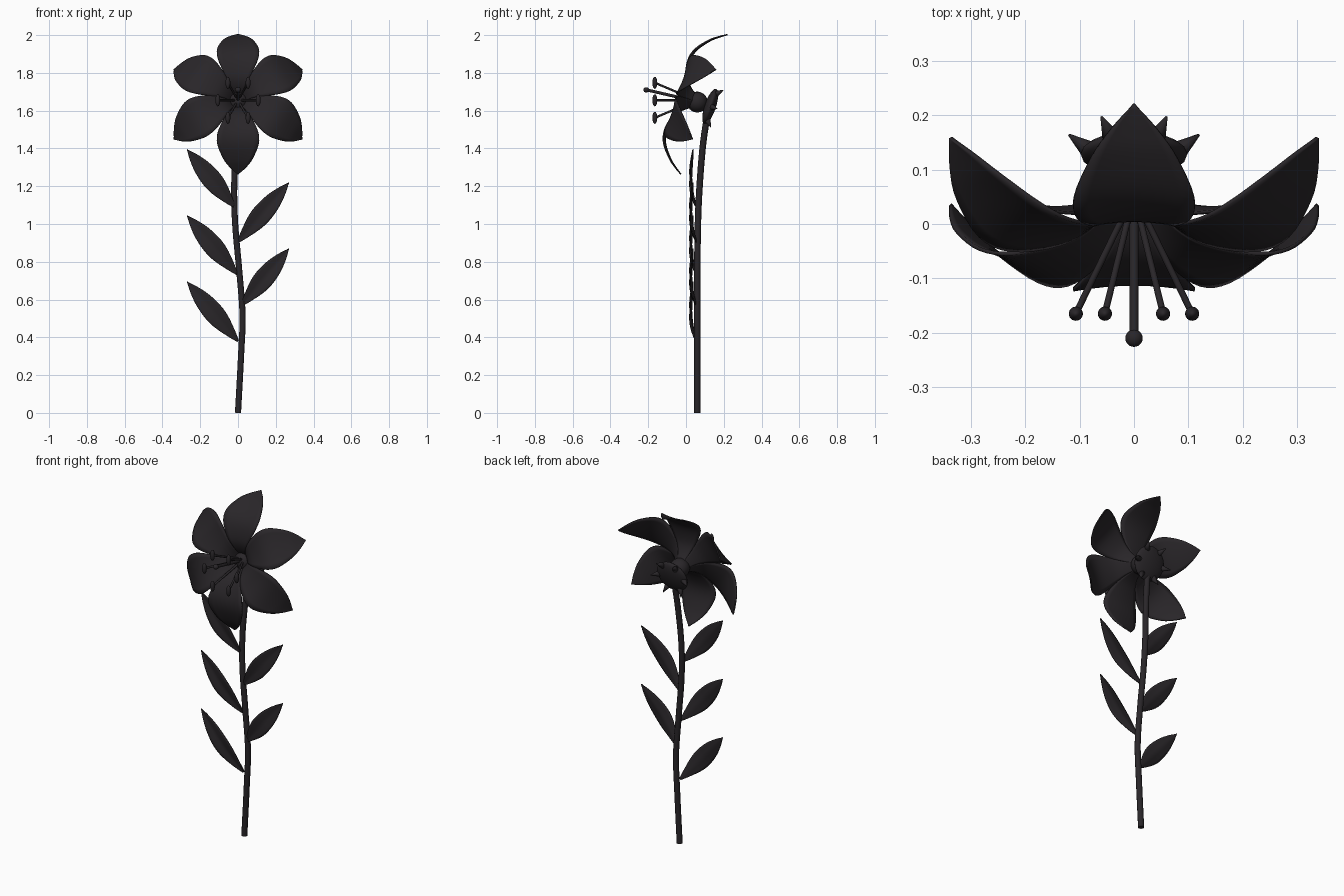
import bpy, math
from mathutils import Vector, Matrix

if "Cube" in bpy.data.objects:
    bpy.data.objects.remove(bpy.data.objects["Cube"])

dark = bpy.data.materials.new("dark")
dark.diffuse_color = (0.022, 0.019, 0.022, 1)
dark.use_nodes = True
dark.node_tree.nodes["Principled BSDF"].inputs["Base Color"].default_value = dark.diffuse_color


def finish(ob, name):
    ob.name = name
    ob.data.materials.append(dark)
    if ob.type == 'MESH':
        for p in ob.data.polygons:
            p.use_smooth = True
    return ob


def smooth_path(pts, n):
    """Catmull-Rom through 3D points, n steps per span."""
    p = [Vector(q) for q in pts]
    p = [2 * p[0] - p[1]] + p + [2 * p[-1] - p[-2]]
    out = []
    for i in range(1, len(p) - 2):
        a, b, c, d = p[i - 1:i + 3]
        for k in range(n):
            t = k / n
            out.append(0.5 * (2 * b + (c - a) * t + (2 * a - 5 * b + 4 * c - d) * t * t
                              + (3 * b - a - 3 * c + d) * t ** 3))
    return out + [p[-2]]


def blade(name, profile, cup, thick, mat, power):
    """Sheet along local x; profile rows are (length, height, half width)."""
    rows, n = smooth_path(profile, 4), 8
    verts, faces = [], []
    for r, h, w in rows:
        w = max(w, 0.001)
        for j in range(n + 1):
            v = 2 * j / n - 1
            verts.append(mat @ Vector((r, v * w, h + cup * w * abs(v) ** power)))
    for i in range(len(rows) - 1):
        for j in range(n):
            a = i * (n + 1) + j
            faces.append((a, a + n + 1, a + n + 2, a + 1))
    me = bpy.data.meshes.new(name)
    me.from_pydata(verts, [], faces)
    ob = bpy.data.objects.new(name, me)
    bpy.context.collection.objects.link(ob)
    m = ob.modifiers.new("thickness", 'SOLIDIFY')
    m.thickness, m.offset = thick, 0
    return finish(ob, name)


def tube(name, pts, radius):
    cu = bpy.data.curves.new(name, 'CURVE')
    cu.dimensions = '3D'
    cu.bevel_depth, cu.bevel_resolution, cu.use_fill_caps = radius, 3, True
    s = cu.splines.new('POLY')
    s.points.add(len(pts) - 1)
    for q, c in zip(s.points, pts):
        q.co = (*c, 1)
    s.use_smooth = True
    ob = bpy.data.objects.new(name, cu)
    bpy.context.collection.objects.link(ob)
    return finish(ob, name)


def ball(name, loc, scale, rot=(0, 0, 0)):
    bpy.ops.mesh.primitive_uv_sphere_add(segments=24, ring_count=14, radius=1,
                                         location=loc, rotation=rot)
    ob = bpy.context.object
    ob.scale = scale
    return finish(ob, name)


# Flower frame: local z is the flower axis, tilted up from -y
tilt = math.radians(90 - 18.5)
flower = Matrix.Translation((0, 0.097, 1.633)) @ Matrix.Rotation(tilt, 4, 'X')

# Petals
petal_profile = [(0.03, 0.055, 0.02), (0.07, 0.105, 0.04), (0.12, 0.135, 0.07),
                 (0.2, 0.146, 0.105), (0.265, 0.127, 0.11), (0.33, 0.077, 0.079),
                 (0.365, 0.036, 0.042), (0.39, 0.0, 0.0)]
for i in range(6):
    turn = Matrix.Rotation(math.radians(30 + 60 * i), 4, 'Z')
    blade(f"petal_{i}", petal_profile, 0.1, 0.007, flower @ turn, 2)

# Flower heart and the flattened calyx behind it
ball("flower_heart", flower @ Vector((0, 0, 0.04)), (0.055,) * 3, (tilt, 0, 0))
ball("calyx", flower @ Vector((0, 0, -0.033)), (0.098, 0.098, 0.03), (tilt, 0, 0))

# Small pointed sepals on the back of the calyx
for i in range(6):
    turn = flower @ Matrix.Rotation(math.radians(60 * i), 4, 'Z')
    a, b = turn @ Vector((0.075, 0, -0.035)), turn @ Vector((0.12, 0, -0.071))
    bpy.ops.mesh.primitive_cone_add(vertices=12, radius1=0.021, radius2=0.002,
                                    depth=(b - a).length, location=(a + b) / 2,
                                    rotation=(b - a).to_track_quat('Z', 'Y').to_euler())
    finish(bpy.context.object, f"sepal_{i}")

# Stamens and pistil
root = Vector((0, 0.03, 1.655))
for i in range(6):
    t = math.radians(60 * i)
    d = Vector((math.cos(t), 0, math.sin(t)))
    tip = Vector((0, -0.165, 1.655)) + d * 0.107
    tube(f"filament_{i}", [root + d * 0.012, tip], 0.006)
    ball(f"anther_{i}", tip, (0.013, 0.013, 0.032))
tube("pistil", [root, (0, -0.208, 1.71)], 0.0085)
ball("stigma", (0, -0.21, 1.71), (0.016, 0.016, 0.014))

# Stem
tube("stem", smooth_path([(0, 0.06, 0), (0.016, 0.06, 0.3), (0.024, 0.06, 0.52),
                          (0.006, 0.06, 0.76), (-0.015, 0.063, 1.0), (-0.02, 0.072, 1.2),
                          (-0.01, 0.09, 1.42), (0, 0.118, 1.61)], 8), 0.017)

# Leaves, alternating up the stem
leaf_profile = [(0, -0.006, 0.006), (0.06, 0.006, 0.026), (0.14, 0.016, 0.047),
                (0.21, 0.02, 0.052), (0.29, 0.017, 0.043), (0.36, 0.014, 0.023),
                (0.415, 0.013, 0)]
leaves = [((0.0, 0.38), (-0.27, 0.695)), ((0.02, 0.57), (0.27, 0.87)),
          ((-0.005, 0.735), (-0.27, 1.045)), ((0.0, 0.905), (0.27, 1.22)),
          ((-0.018, 1.09), (-0.27, 1.395))]
for i, ((x0, z0), (x1, z1)) in enumerate(leaves):
    length = math.hypot(x1 - x0, z1 - z0)
    X = Vector((x1 - x0, 0, z1 - z0)) / length
    Z = Vector((0, -1, 0))
    Y = Z.cross(X)
    m = Matrix((X, Y, Z)).transposed().to_4x4()
    m = Matrix.Translation((x0, 0.05, z0)) @ m @ Matrix.Diagonal((length / 0.415, 1, 1, 1))
    blade(f"leaf_{i}", leaf_profile, 0.2, 0.006, m, 1)
